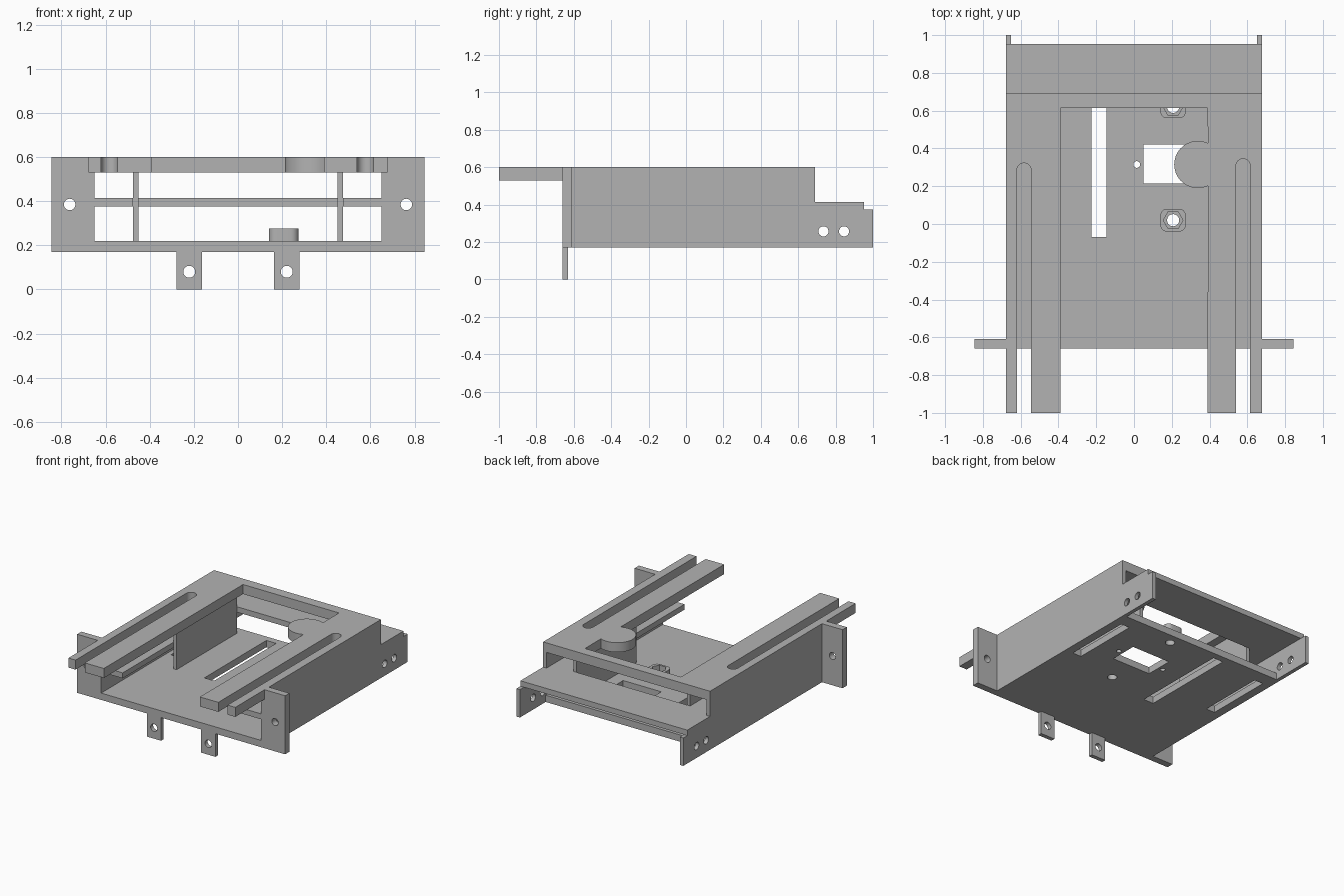
import bpy
from math import cos, sin, pi, radians
from mathutils import Matrix

if "Cube" in bpy.data.objects:
    bpy.data.objects.remove(bpy.data.objects["Cube"], do_unlink=True)

GREY = (0.45, 0.45, 0.45, 1)
grey = bpy.data.materials.new("plain grey")
grey.use_nodes = True
grey.diffuse_color = GREY
grey.node_tree.nodes["Principled BSDF"].inputs["Base Color"].default_value = GREY

# Local frames: the profile lies in XY, YZ or XZ and is extruded along the axis
FRAMES = {
    "Z": Matrix.Identity(4),
    "X": Matrix(((0, 0, 1, 0), (1, 0, 0, 0), (0, 1, 0, 0), (0, 0, 0, 1))),
    "Y": Matrix(((1, 0, 0, 0), (0, 0, -1, 0), (0, 1, 0, 0), (0, 0, 0, 1))),
}


def arc(cx, cy, r, start, end, steps=16):
    angles = [radians(start + (end - start) * i / steps) for i in range(steps + 1)]
    return [(cx + r * cos(a), cy + r * sin(a)) for a in angles]


def circle(cx, cy, r, sides=32):
    return arc(cx, cy, r, 0, 360, sides)[:-1]


def rect(x0, x1, y0, y1):
    return [(x0, y0), (x1, y0), (x1, y1), (x0, y1)]


def rounded(cx, cy, w, h, r):
    pts = []
    for k, (sx, sy) in enumerate([(1, 1), (-1, 1), (-1, -1), (1, -1)]):
        pts += arc(cx + sx * (w / 2 - r), cy + sy * (h / 2 - r), r, k * 90, k * 90 + 90, 6)
    return pts


def prism(name, loops, lo, hi, axis="Z"):
    """Extrude an outline (first loop) with holes (other loops) from lo to hi."""
    curve = bpy.data.curves.new(name, "CURVE")
    curve.dimensions = "2D"
    curve.fill_mode = "BOTH"
    curve.extrude = (hi - lo) / 2
    for loop in loops:
        spline = curve.splines.new("POLY")
        spline.points.add(len(loop) - 1)
        for point, (u, v) in zip(spline.points, loop):
            point.co = (u, v, 0, 1)
        spline.use_cyclic_u = True
    obj = bpy.data.objects.new(name, curve)
    bpy.context.collection.objects.link(obj)
    middle = [(lo + hi) / 2 if a == axis else 0 for a in "XYZ"]
    obj.matrix_world = Matrix.Translation(middle) @ FRAMES[axis]
    bpy.ops.object.select_all(action="DESELECT")
    obj.select_set(True)
    bpy.context.view_layer.objects.active = obj
    bpy.ops.object.convert(target="MESH")
    obj = bpy.context.view_layer.objects.active
    obj.data.materials.clear()
    obj.data.materials.append(grey)
    bpy.ops.object.shade_smooth_by_angle(angle=radians(35))
    return obj


W, IN = 0.678, 0.65          # outer and inner half width
FRONT, BACK = -0.66, 0.69    # body ends
BOSS_X, BOSS_Y = 0.207, (0.02, 0.62)

# Top plate: forked arms with open slots and a round pad on one inner edge
top = [(-W, -1), (-0.62, -1)]
top += arc(-0.5825, 0.285, 0.0375, 180, 0)
top += [(-0.545, -1), (-0.39, -1), (-0.39, 0.615), (0.39, 0.615)]
top += arc(0.338, 0.315, 0.125, 65, 295, 32)
top += [(0.39, -1), (0.54, -1)]
top += arc(0.5775, 0.308, 0.0375, 180, 0)
top += [(0.615, -1), (W, -1), (W, BACK), (-W, BACK)]
prism("top_plate", [top], 0.53, 0.6)

# Bottom plate with slots, window and screw holes
bottom = [rect(-IN, IN, FRONT, 0.7), rect(-0.225, -0.145, -0.07, 0.65),
          rect(0.05, 0.36, 0.215, 0.42)]
bottom += [circle(x, 0.315, 0.018, 16) for x in (0.015, 0.395)]
bottom += [circle(BOSS_X, y, 0.032) for y in BOSS_Y]
bottom += [rect(s * 0.58 - 0.035, s * 0.58 + 0.035, 0.1, 0.6) for s in (-1, 1)]
prism("bottom_plate", bottom, 0.17, 0.22)

# Nut bosses with hexagonal pockets
for i, y in enumerate(BOSS_Y):
    prism(f"nut_boss_{i + 1}",
          [rounded(BOSS_X, y, 0.135, 0.12, 0.035), circle(BOSS_X, y, 0.052, 6)], 0.22, 0.275)

# Middle shelf: side ledges joined by a rear cross plate
ledge = 0.475
shelf = [(-IN, FRONT), (-ledge, FRONT), (-ledge, 0.63), (ledge, 0.63), (ledge, FRONT),
         (IN, FRONT), (IN, BACK), (W, BACK), (W, 0.953), (-W, 0.953), (-W, BACK), (-IN, BACK)]
prism("middle_shelf", [shelf], 0.375, 0.415)

# Mirrored parts: side walls, partitions, mounting flanges, hanging tabs
wall = [(FRONT, 0.17), (1, 0.17), (1, 0.375), (BACK, 0.375), (BACK, 0.53), (FRONT, 0.53)]
wall_holes = [circle(y, 0.257, 0.027) for y in (0.735, 0.845)]
for side, s in (("left", 1), ("right", -1)):
    def span(a, b):
        return sorted((s * a, s * b))
    prism(side + "_wall", [wall] + wall_holes, *span(IN, W), "X")
    prism(side + "_partition", [rect(-0.07, 0.63, 0.22, 0.53)], *span(0.45, ledge), "X")
    prism(side + "_flange", [rect(*span(W, 0.845), 0.17, 0.6),
                             circle(s * 0.763, 0.385, 0.026)], FRONT, -0.61, "Y")
    prism(side + "_tab", [rect(*span(0.163, 0.278), 0, 0.17),
                          circle(s * 0.221, 0.08, 0.027)], FRONT, -0.63, "Y")
